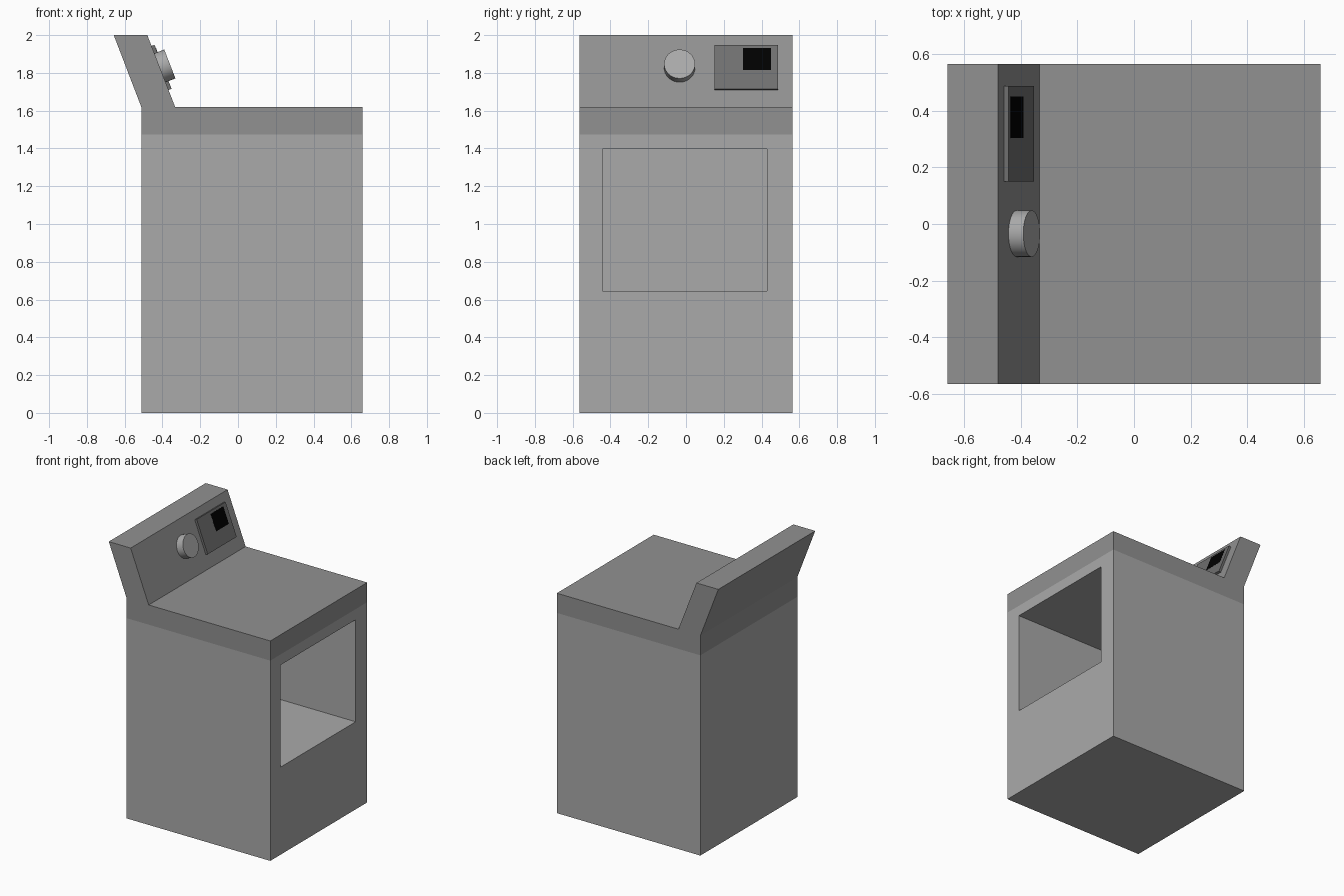
import bpy
import bmesh
from math import atan2, pi
from mathutils import Matrix, Vector

if "Cube" in bpy.data.objects:
    bpy.data.objects.remove(bpy.data.objects["Cube"])

HALF_W = 0.564                      # half width along y
BACK, FRONT, SEAM = -0.512, 0.658, 1.475


def grey(name, v):
    m = bpy.data.materials.new(name)
    m.diffuse_color = (v, v, v, 1)
    m.use_nodes = True
    m.node_tree.nodes["Principled BSDF"].inputs["Base Color"].default_value = m.diffuse_color
    return m


def add_object(name, bm, material):
    bmesh.ops.recalc_face_normals(bm, faces=bm.faces)
    mesh = bpy.data.meshes.new(name)
    bm.to_mesh(mesh)
    bm.free()
    ob = bpy.data.objects.new(name, mesh)
    bpy.context.collection.objects.link(ob)
    mesh.materials.append(material)
    return ob


def box(name, lo, hi, material, frame=None):
    """Box between two corners, optionally placed in a tilted frame."""
    lo, hi = Vector(lo), Vector(hi)
    bm = bmesh.new()
    bmesh.ops.create_cube(bm, size=1)
    bm.transform(Matrix.Translation((lo + hi) / 2) @ Matrix.Diagonal((*(hi - lo), 1)))
    if frame:
        bm.transform(frame)
    return add_object(name, bm, material)


body = grey("body_grey", 0.40)
trim = grey("trim_grey", 0.283)
dark = grey("panel_grey", 0.16)
black = grey("screen_black", 0.0)

# Cabinet with a deep door opening in the +x side
cabinet = box("cabinet", (BACK, -HALF_W, 0), (FRONT, HALF_W, SEAM), body)
cutter = box("opening_cutter", (-0.39, -0.443, 0.645), (FRONT + 0.2, 0.43, 1.397), body)
cutter.hide_render = True
cutter.hide_viewport = True
cut = cabinet.modifiers.new("door_opening", 'BOOLEAN')
cut.operation = 'DIFFERENCE'
cut.solver = 'EXACT'
cut.object = cutter

# Top band and leaning console as one extruded side profile
profile = [(BACK, SEAM), (FRONT, SEAM), (FRONT, 1.62), (-0.333, 1.62),
           (-0.48, 2.0), (-0.658, 2.0), (BACK, 1.62)]
bm = bmesh.new()
face = bm.faces.new([bm.verts.new((x, -HALF_W, z)) for x, z in profile])
side = bmesh.ops.extrude_face_region(bm, geom=[face])
bmesh.ops.translate(bm, vec=(0, 2 * HALF_W, 0),
                    verts=[g for g in side["geom"] if isinstance(g, bmesh.types.BMVert)])
add_object("top_and_console", bm, trim)

# Console face frame: local x points out of the face, local z runs up the slope
tilt = atan2(-0.147, 0.38)
frame = Matrix.Translation((-0.333, 0, 1.62)) @ Matrix.Rotation(tilt, 4, 'Y')

# Raised control panel and its screen
box("control_panel", (-0.01, 0.15, 0.096), (0.017, 0.487, 0.346), dark, frame)
box("display_screen", (0.01, 0.303, 0.203), (0.018, 0.45, 0.328), black, frame)

# Round knob
bm = bmesh.new()
bmesh.ops.create_cone(bm, cap_ends=True, segments=32, radius1=0.082,
                      radius2=0.082, depth=0.066)
bm.transform(frame @ Matrix.Translation((0.023, -0.034, 0.222)) @ Matrix.Rotation(pi / 2, 4, 'Y'))
knob = add_object("knob", bm, body)
bpy.context.view_layer.objects.active = knob
knob.select_set(True)
bpy.ops.object.shade_smooth_by_angle()
